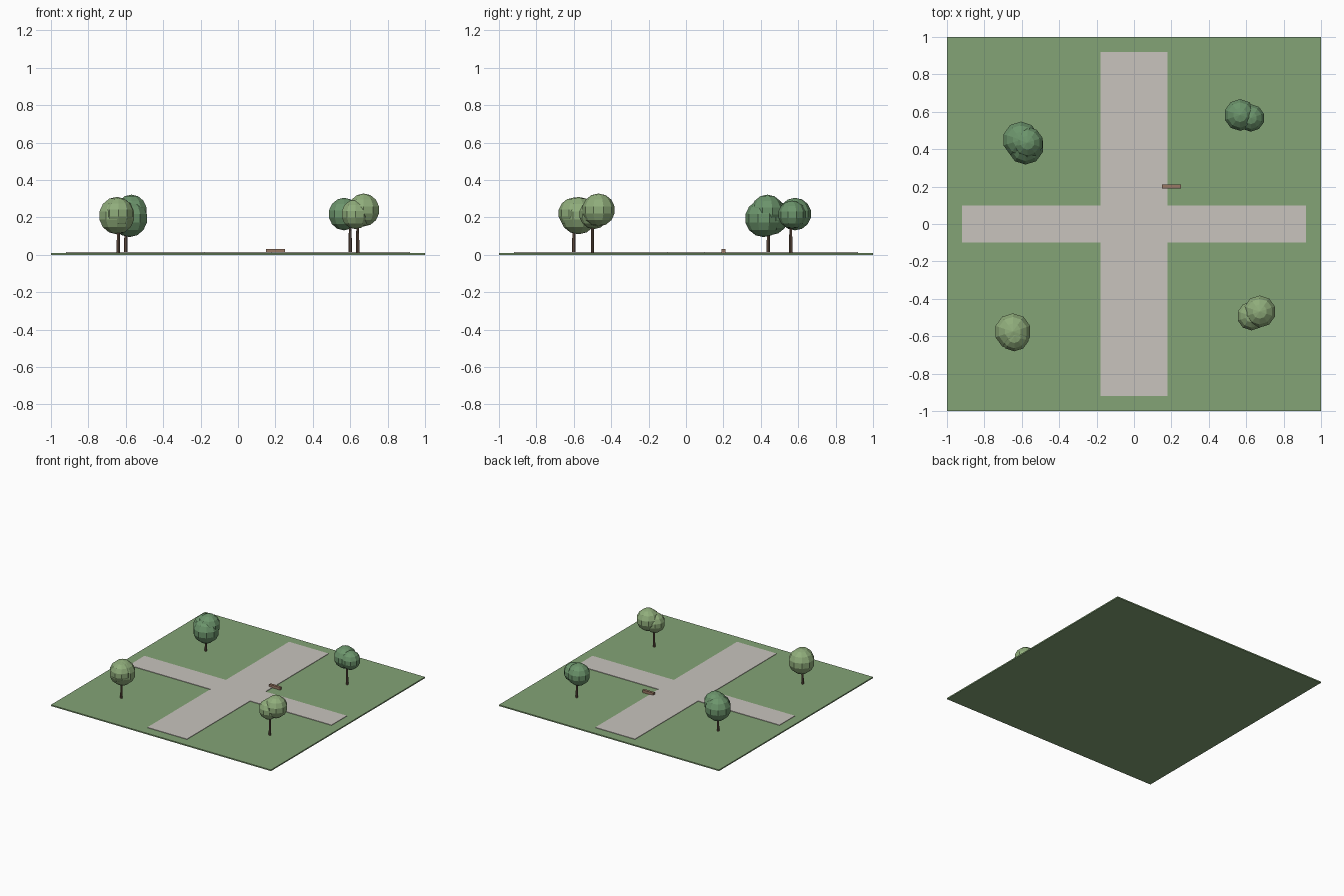
import bpy

if "Cube" in bpy.data.objects:
    bpy.data.objects.remove(bpy.data.objects["Cube"])


def material(name, color):
    m = bpy.data.materials.new(name)
    m.diffuse_color = (*color, 1)
    m.use_nodes = True
    m.node_tree.nodes["Principled BSDF"].inputs["Base Color"].default_value = m.diffuse_color
    return m


GRASS = material("grass", (0.23, 0.37, 0.18))
PAVING = material("paving", (0.58, 0.55, 0.51))
WOOD = material("wood", (0.32, 0.19, 0.13))
BARK = material("bark", (0.16, 0.10, 0.07))
LEAF_LIGHT = material("leaf_light", (0.28, 0.42, 0.20))
LEAF_DARK = material("leaf_dark", (0.15, 0.30, 0.15))


def finish(name, mat):
    ob = bpy.context.object
    ob.name = name
    ob.data.materials.append(mat)
    return ob


def box(name, x, y, z, mat):
    """Box from (min, max) ranges along each axis."""
    mid = [(a + b) / 2 for a, b in (x, y, z)]
    bpy.ops.mesh.primitive_cube_add(size=1, location=mid)
    ob = finish(name, mat)
    ob.scale = [b - a for a, b in (x, y, z)]


def tree(name, x, y, mat, puffs):
    """Thin trunk with a crown of overlapping faceted spheres."""
    bpy.ops.mesh.primitive_cone_add(vertices=8, radius1=0.009, radius2=0.007,
                                    depth=0.19, location=(x, y, 0.105))
    finish(name + "_trunk", BARK)
    for i, (px, py, pz, r) in enumerate(puffs):
        bpy.ops.mesh.primitive_uv_sphere_add(segments=10, ring_count=7, radius=r,
                                             location=(px, py, pz))
        finish(f"{name}_crown_{i}", mat)


# lawn and crossing paths
box("lawn", (-1, 1), (-1, 1), (0, 0.01), GRASS)
box("wide_path", (-0.18, 0.18), (-0.92, 0.92), (0.005, 0.014), PAVING)
for side, a, b in (("left", -0.92, -0.18), ("right", 0.18, 0.92)):
    box(side + "_narrow_path", (a, b), (-0.1, 0.1), (0.005, 0.014), PAVING)

# bench beside the crossing
box("bench", (0.15, 0.25), (0.19, 0.21), (0.01, 0.032), WOOD)

# four trees
tree("back_left_tree", -0.60, 0.44, LEAF_DARK,
     [(-0.605, 0.45, 0.205, 0.1), (-0.58, 0.415, 0.195, 0.1), (-0.57, 0.435, 0.235, 0.087)])
tree("front_left_tree", -0.64, -0.60, LEAF_LIGHT,
     [(-0.648, -0.575, 0.21, 0.1), (-0.64, -0.60, 0.223, 0.083)])
tree("back_right_tree", 0.60, 0.56, LEAF_DARK,
     [(0.567, 0.583, 0.218, 0.087), (0.625, 0.567, 0.215, 0.075)])
tree("front_right_tree", 0.64, -0.50, LEAF_LIGHT,
     [(0.672, -0.468, 0.24, 0.088), (0.628, -0.492, 0.217, 0.079)])
